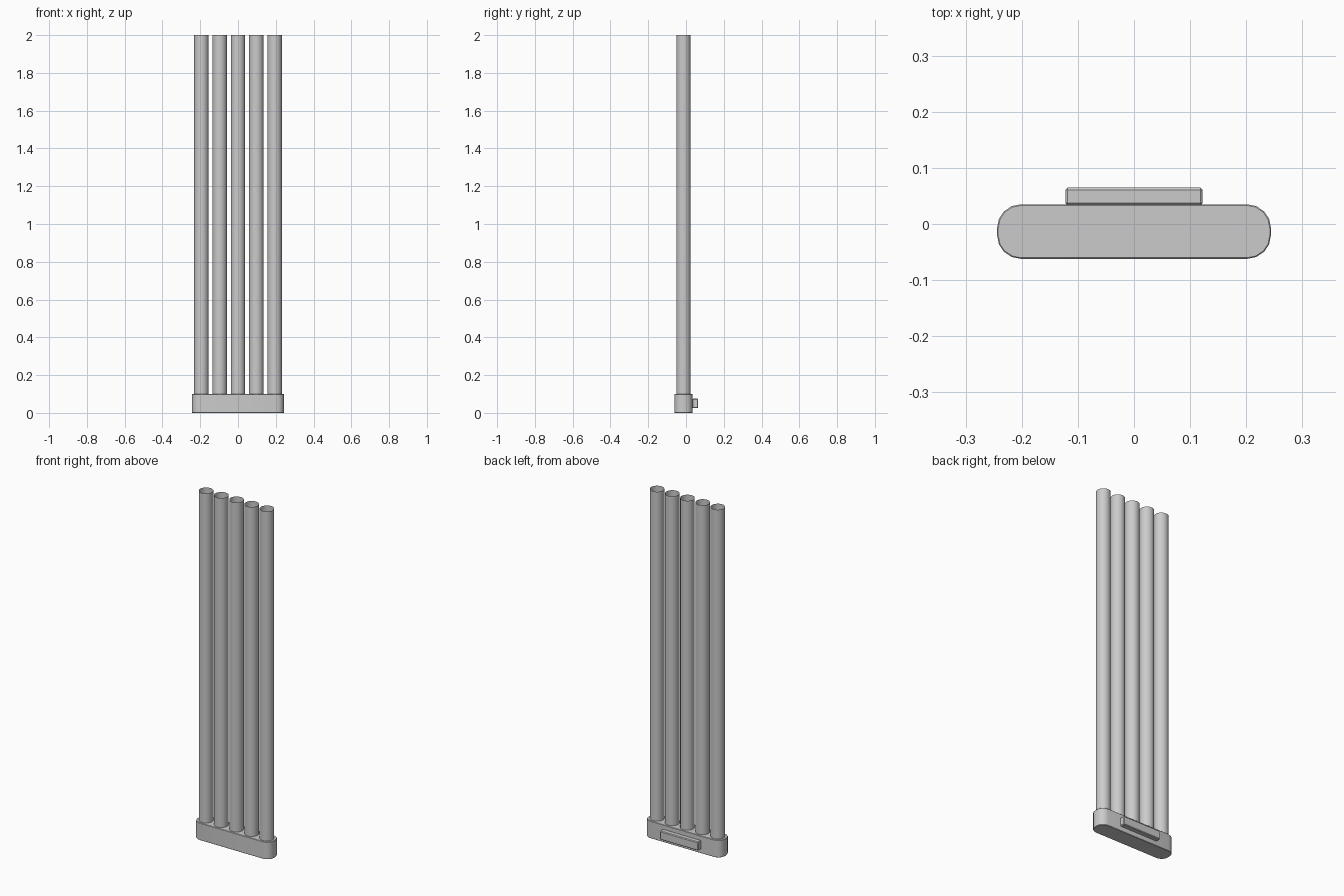
import bpy, bmesh, math

if "Cube" in bpy.data.objects:
    bpy.data.objects.remove(bpy.data.objects["Cube"])

BASE_Y = -0.0135   # centre line of base and tubes


def finish(bm, name, angle=30):
    bmesh.ops.recalc_face_normals(bm, faces=bm.faces)
    mesh = bpy.data.meshes.new(name)
    bm.to_mesh(mesh)
    bm.free()
    ob = bpy.data.objects.new(name, mesh)
    bpy.context.collection.objects.link(ob)
    bpy.ops.object.select_all(action='DESELECT')
    ob.select_set(True)
    bpy.context.view_layer.objects.active = ob
    bpy.ops.object.shade_smooth_by_angle(angle=math.radians(angle))
    return ob


def box(name, size, centre, corner=0.0, edge=0.003):
    """Box with optional rounded upright corners and slightly softened edges."""
    bm = bmesh.new()
    bmesh.ops.create_cube(bm, size=1)
    bmesh.ops.scale(bm, vec=size, verts=bm.verts)
    bmesh.ops.translate(bm, vec=centre, verts=bm.verts)
    if corner:
        upright = [e for e in bm.edges
                   if abs(e.verts[0].co.z - e.verts[1].co.z) > size[2] * 0.5]
        bmesh.ops.bevel(bm, geom=upright, offset=corner, segments=4,
                        profile=0.5, affect='EDGES')
    sharp = [e for e in bm.edges if e.calc_face_angle(0) > math.radians(60)]
    bmesh.ops.bevel(bm, geom=sharp, offset=edge, segments=1, affect='EDGES')
    return finish(bm, name)


# Rounded base block and the plate on its back
box("base", (0.488, 0.097, 0.10), (0, BASE_Y, 0.05), corner=0.042, edge=0.002)
box("back_plate", (0.245, 0.031, 0.05), (0, 0.0492, 0.05), edge=0.004)

# Row of five open, thin-walled tubes
for i in range(5):
    bm = bmesh.new()
    bmesh.ops.create_cone(bm, cap_ends=False, segments=32,
                          radius1=0.038, radius2=0.038, depth=1.9)
    bmesh.ops.translate(bm, vec=((i - 2) * 0.097, BASE_Y, 1.05), verts=bm.verts)
    finish(bm, f"tube_{i + 1}")
